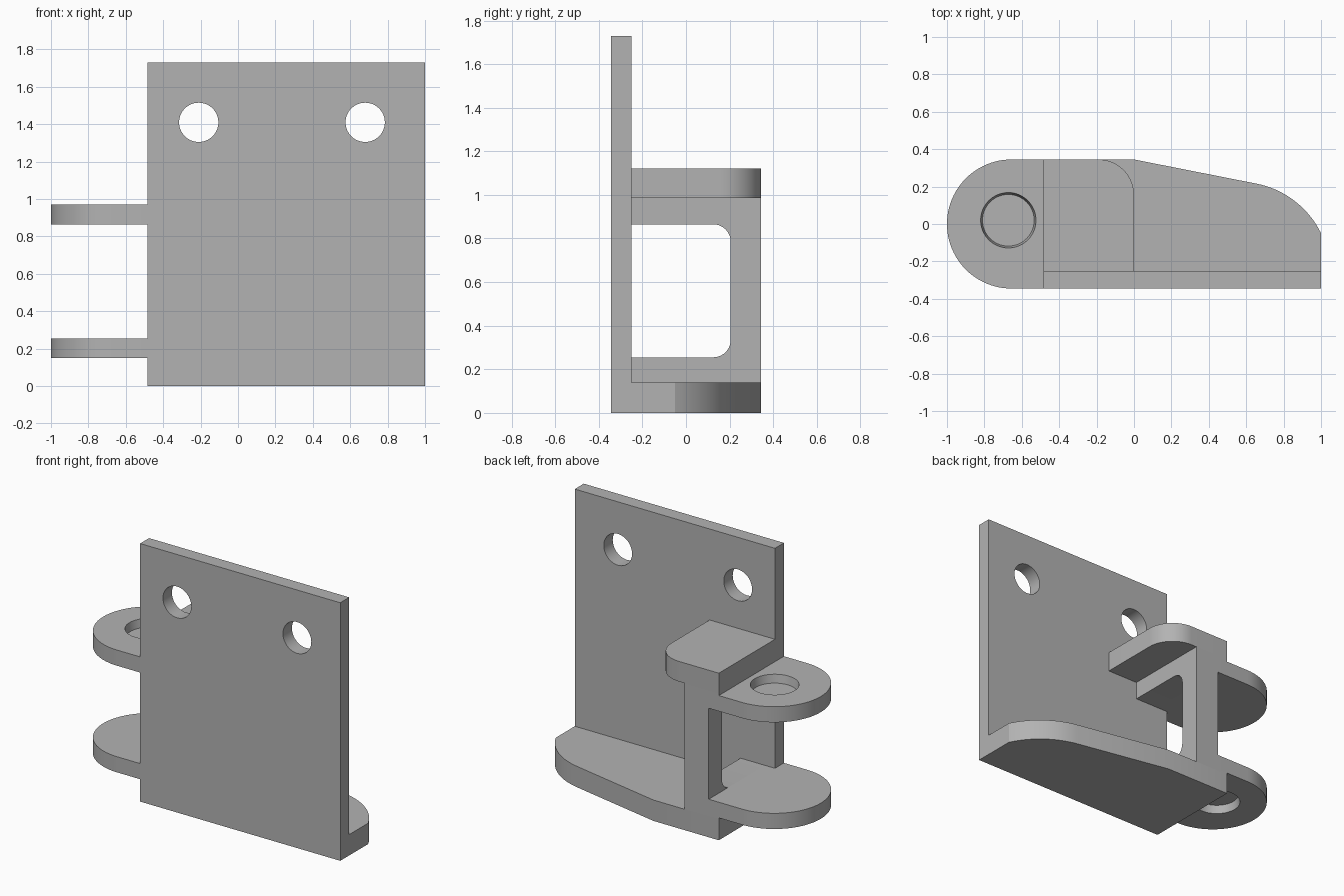
import bpy
import bmesh
from math import sin, cos, radians
from mathutils import Matrix, Vector

cube = bpy.data.objects.get("Cube")
if cube:
    bpy.data.objects.remove(cube)

steel = bpy.data.materials.new("plain grey")
steel.use_nodes = True
GREY = (0.45, 0.45, 0.45, 1)
steel.diffuse_color = GREY
steel.node_tree.nodes["Principled BSDF"].inputs["Base Color"].default_value = GREY

# Shared dimensions
LEFT, RIGHT = -0.485, 1.0
FRONT, BACK = -0.345, 0.345
PLATE_BACK = -0.25
WEB_LEFT, WEB_RIGHT = -0.41, -0.23
FLOOR_TOP, SHELF_BOTTOM, SHELF_TOP = 0.14, 0.985, 1.12
LOW_LUG, HIGH_LUG = (0.15, 0.255), (0.865, 0.97)


def arc(cx, cy, r, start, end, steps=16):
    angles = [radians(start + (end - start) * i / steps) for i in range(steps + 1)]
    return [(cx + r * cos(a), cy + r * sin(a)) for a in angles]


def rect(x0, y0, x1, y1):
    return [(x0, y0), (x1, y0), (x1, y1), (x0, y1)]


def prism(name, outline, low, high, axis="z"):
    """Extrude an outline in xy along z, or an outline in yz along x."""
    def place(p, h):
        return (p[0], p[1], h) if axis == "z" else (h, p[0], p[1])
    bm = bmesh.new()
    face = bm.faces.new([bm.verts.new(place(p, low)) for p in outline])
    step = Vector(place((0, 0), high - low))
    new = bmesh.ops.extrude_face_region(bm, geom=[face])["geom"]
    bmesh.ops.translate(bm, verts=[v for v in new if isinstance(v, bmesh.types.BMVert)], vec=step)
    bmesh.ops.recalc_face_normals(bm, faces=bm.faces)
    return finish(name, bm)


def finish(name, bm):
    mesh = bpy.data.meshes.new(name)
    bm.to_mesh(mesh)
    bm.free()
    mesh.materials.append(steel)
    obj = bpy.data.objects.new(name, mesh)
    bpy.context.collection.objects.link(obj)
    return obj


def drill(target, centre, r_start, r_end, depth, turn=Matrix()):
    """Cut a round, optionally tapered, hole and discard the cutter."""
    bm = bmesh.new()
    bmesh.ops.create_cone(bm, cap_ends=True, segments=64, radius1=r_start,
                          radius2=r_end, depth=depth,
                          matrix=Matrix.Translation(centre) @ turn)
    cutter = finish("hole_cutter", bm)
    cutter.hide_render = True
    mod = target.modifiers.new("hole", "BOOLEAN")
    mod.operation, mod.solver, mod.object = "DIFFERENCE", "EXACT", cutter
    bpy.context.view_layer.objects.active = target
    bpy.ops.object.modifier_apply(modifier=mod.name)
    bpy.data.objects.remove(cutter)


# Mounting plate with two bolt holes
plate = prism("mounting_plate", rect(LEFT, FRONT, RIGHT, PLATE_BACK), 0, 1.73)
for x in (-0.21, 0.68):
    drill(plate, (x, -0.3, 1.41), 0.105, 0.105, 0.4, Matrix.Rotation(radians(90), 4, "X"))

# Base flange with a tapered, rounded end
base = [(LEFT, PLATE_BACK), (RIGHT, PLATE_BACK)]
base += arc(0.56, -0.265, 0.49, 26, 79.6) + [(0, BACK), (LEFT, BACK)]
parts = [plate, prism("base_flange", base, 0, FLOOR_TOP)]

# Upper shelf with one rounded corner
shelf = [(LEFT, PLATE_BACK), (0, PLATE_BACK)]
shelf += arc(-0.19, BACK - 0.19, 0.19, 0, 90) + [(LEFT, BACK)]
parts.append(prism("upper_shelf", shelf, SHELF_BOTTOM, SHELF_TOP))

# C-shaped web with a filleted window against the plate
low, high, fillet, jamb = LOW_LUG[1], HIGH_LUG[0], 0.08, 0.205
web = [(PLATE_BACK, low)]
web += arc(jamb - fillet, low + fillet, fillet, -90, 0, 10)
web += arc(jamb - fillet, high - fillet, fillet, 0, 90, 10)
web += [(PLATE_BACK, high), (PLATE_BACK, SHELF_BOTTOM), (BACK, SHELF_BOTTOM),
        (BACK, FLOOR_TOP), (PLATE_BACK, FLOOR_TOP)]
parts.append(prism("window_web", web, WEB_LEFT, WEB_RIGHT, "x"))

# Rounded lugs, each with a shallow tapered recess on its outer face
lug = arc(-1 + BACK, 0, BACK, 90, 270, 48)
lug += [(LEFT, FRONT), (LEFT, PLATE_BACK), (WEB_LEFT, PLATE_BACK), (WEB_LEFT, BACK)]
DEPTH = 0.055
for name, (z0, z1), rim, turn in (
        ("lower_lug", LOW_LUG, LOW_LUG[0], Matrix()),
        ("upper_lug", HIGH_LUG, HIGH_LUG[1], Matrix.Rotation(radians(180), 4, "X"))):
    obj = prism(name, lug, z0, z1)
    drill(obj, (-0.672, 0.02, rim), 0.158, 0.138, 2 * DEPTH, turn)
    parts.append(obj)

# Thin pads closing the gaps between lugs and flanges
for name, z0, z1 in (("lower_pad", FLOOR_TOP, LOW_LUG[0]),
                     ("upper_pad", HIGH_LUG[1], SHELF_BOTTOM)):
    parts.append(prism(name, rect(LEFT, PLATE_BACK, WEB_LEFT, BACK), z0, z1))

# Smooth curved walls, crisp edges
for obj in parts:
    bpy.ops.object.select_all(action="DESELECT")
    obj.select_set(True)
    bpy.context.view_layer.objects.active = obj
    bpy.ops.object.shade_smooth_by_angle(angle=radians(25))
